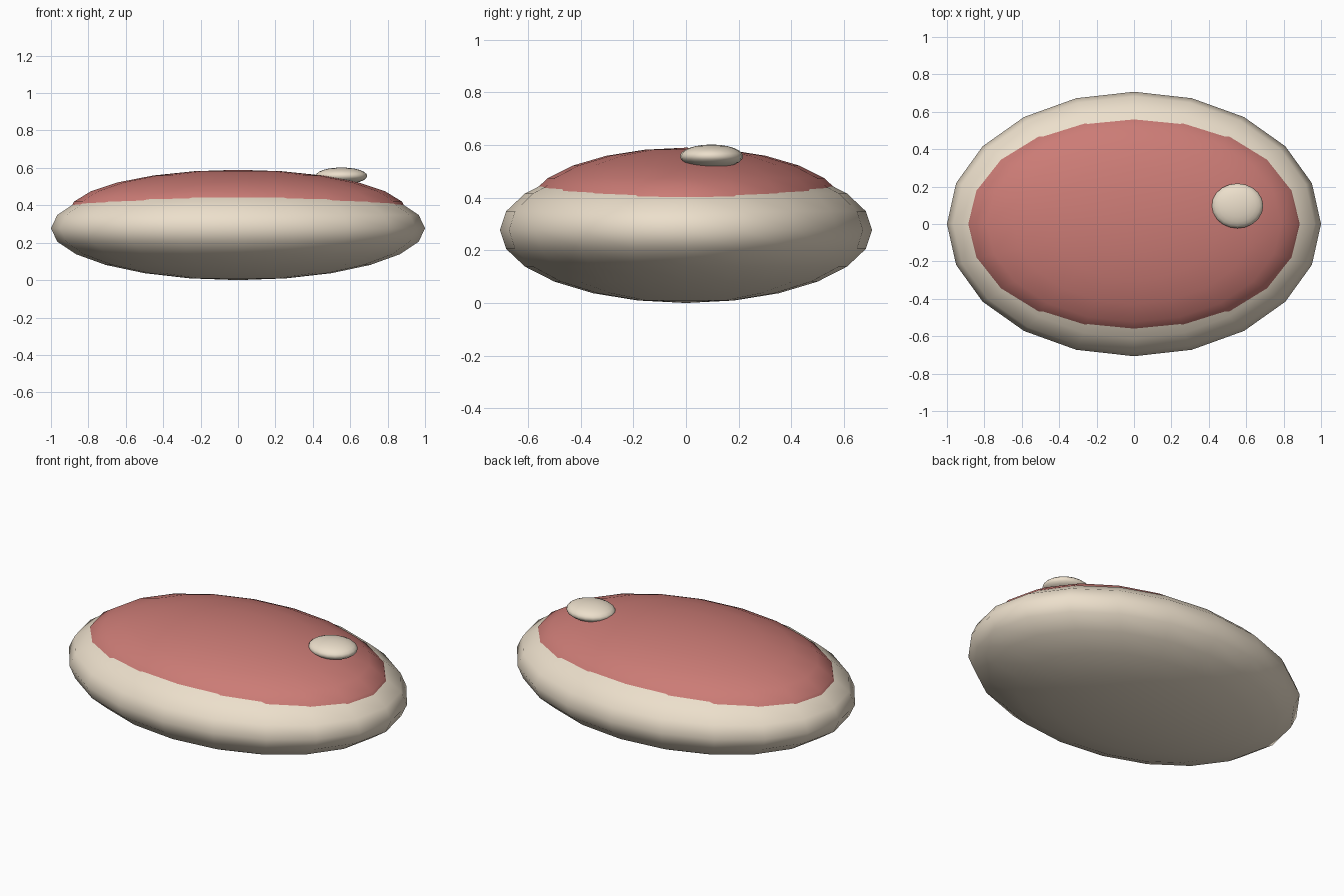
import bpy

if "Cube" in bpy.data.objects:
    bpy.data.objects.remove(bpy.data.objects["Cube"])


def material(name, rgb):
    m = bpy.data.materials.new(name)
    m.diffuse_color = (*rgb, 1)
    m.use_nodes = True
    m.node_tree.nodes["Principled BSDF"].inputs["Base Color"].default_value = m.diffuse_color
    return m


def ellipsoid(name, centre, radii, mat):
    bpy.ops.mesh.primitive_uv_sphere_add(segments=20, ring_count=12, radius=1, location=centre)
    ob = bpy.context.object
    ob.name = name
    ob.scale = radii
    bpy.ops.object.transform_apply(location=False, rotation=False, scale=True)
    bpy.ops.object.shade_smooth()
    ob.data.materials.append(mat)
    return ob


fat = material("cream", (0.84, 0.74, 0.60))
meat = material("red", (0.60, 0.20, 0.18))

# Fat body, red meat cap, small bone on top
ellipsoid("fat_rim", (0, 0, 0.277), (1.0, 0.707, 0.277), fat)
ellipsoid("meat", (0, 0, 0.36), (0.908, 0.605, 0.23), meat)
ellipsoid("bone", (0.553, 0.097, 0.557), (0.138, 0.12, 0.045), fat)
